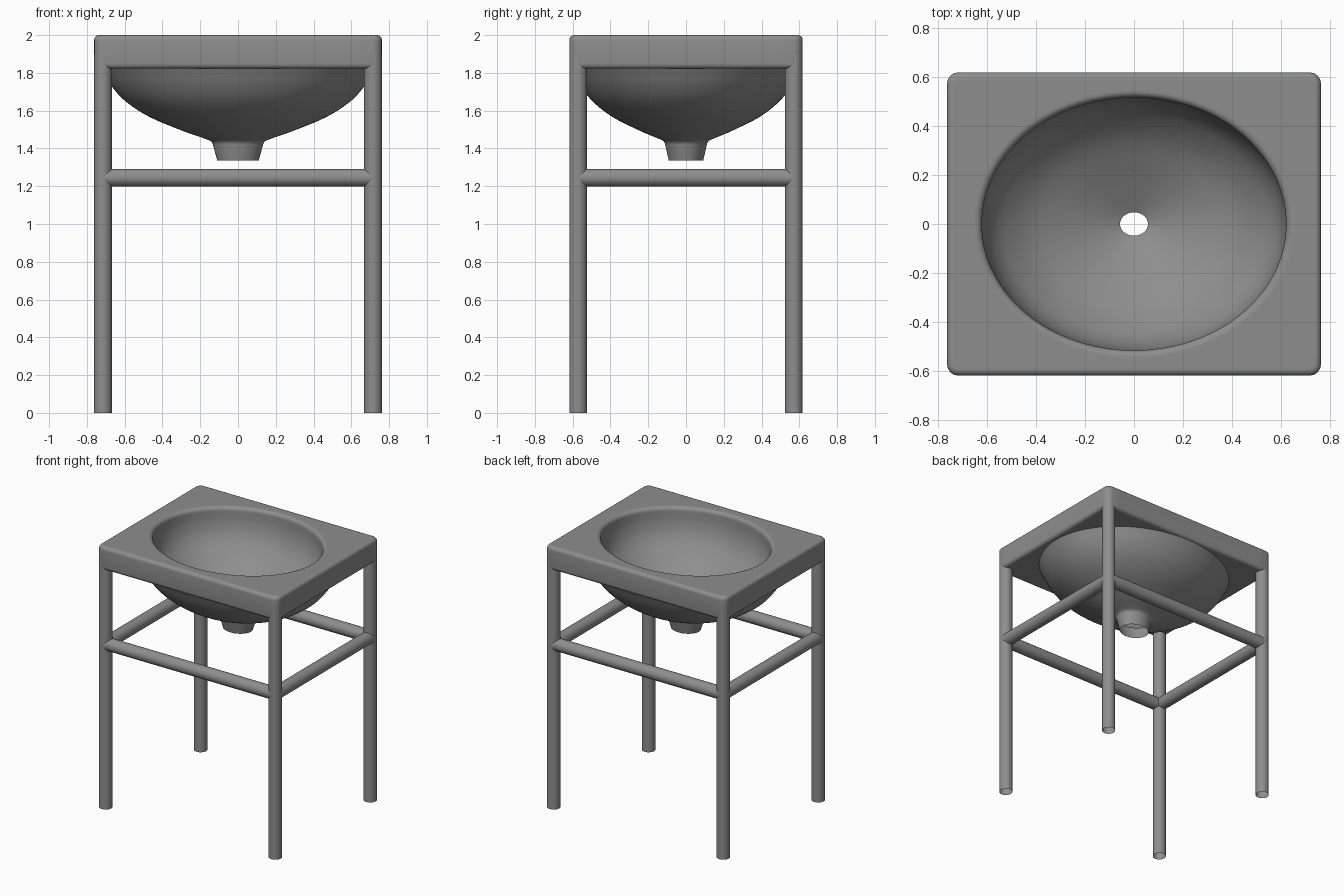
import bpy, bmesh, math
from mathutils import Vector

if "Cube" in bpy.data.objects:
    bpy.data.objects.remove(bpy.data.objects["Cube"])

W, H = 0.762, 0.618          # half size of the slab
R = 0.047                    # tube radius
LX, LY = W - R, H - R        # leg centres
ASPECT = 0.515 / 0.62        # oval proportion

# Dark grey finish
FINISH = bpy.data.materials.new("dark_grey")
FINISH.diffuse_color = (0.27, 0.27, 0.27, 1)
FINISH.use_nodes = True
FINISH.node_tree.nodes["Principled BSDF"].inputs["Base Color"].default_value = FINISH.diffuse_color


def rounded_rect(inset):
    r = R - inset
    pts = []
    for q, (sx, sy) in enumerate([(1, 1), (-1, 1), (-1, -1), (1, -1)]):
        for i in range(5):
            a = math.radians(90 * q + 22.5 * i)
            pts.append((sx * LX + r * math.cos(a), sy * LY + r * math.sin(a)))
    out = []
    for i, p in enumerate(pts):
        n = pts[(i + 1) % len(pts)]
        steps = 20 if i % 5 == 4 else 1
        out += [(p[0] + (n[0] - p[0]) * k / steps,
                 p[1] + (n[1] - p[1]) * k / steps) for k in range(steps)]
    return out


ANGLES = [math.atan2(y / H, x / W) for x, y in rounded_rect(0)]


def oval(a):
    return [(a * math.cos(t), a * ASPECT * math.sin(t)) for t in ANGLES]


def smooth_profile(pts, steps=5):
    # Catmull-Rom curve through (radius, height) points
    v = [Vector(p) for p in pts]
    v = [2 * v[0] - v[1]] + v + [2 * v[-1] - v[-2]]
    out = []
    for i in range(1, len(v) - 2):
        a, b, c, d = v[i - 1:i + 3]
        for k in range(steps):
            t = k / steps
            out.append(0.5 * (2 * b + (c - a) * t + (2 * a - 5 * b + 4 * c - d) * t * t
                              + (3 * b - a - 3 * c + d) * t ** 3))
    return out + [v[-2]]


def finish(name, bm):
    me = bpy.data.meshes.new(name)
    bm.to_mesh(me)
    bm.free()
    me.materials.append(FINISH)
    ob = bpy.data.objects.new(name, me)
    bpy.context.collection.objects.link(ob)
    bpy.ops.object.select_all(action='DESELECT')
    ob.select_set(True)
    bpy.context.view_layer.objects.active = ob
    bpy.ops.object.shade_smooth_by_angle(angle=math.radians(35))
    return ob


def loft(name, rings):
    bm = bmesh.new()
    loops = [[bm.verts.new((x, y, z)) for x, y in pts] for pts, z in rings]
    for lo, hi in zip(loops, loops[1:]):
        for i in range(len(lo)):
            j = (i + 1) % len(lo)
            bm.faces.new((lo[i], lo[j], hi[j], hi[i]))
    return finish(name, bm)


def tube(name, start, end):
    start, end = Vector(start), Vector(end)
    d = end - start
    bm = bmesh.new()
    bmesh.ops.create_cone(bm, cap_ends=False, segments=32, radius1=R, radius2=R, depth=d.length)
    bm.transform(d.to_track_quat('Z', 'Y').to_matrix().to_4x4())
    bmesh.ops.translate(bm, verts=bm.verts, vec=(start + end) / 2)
    return finish(name, bm)


# Slab with rounded edges, rolled rim and inner bowl down to the drain hole
BEV, BOTTOM = 0.026, 1.822
rings = [(oval(0.725), BOTTOM), (rounded_rect(BEV + 0.008), BOTTOM)]
for z0, s, order in ((BOTTOM + BEV, -1, range(5, -1, -1)), (2.0 - BEV, 1, range(6))):
    for k in order:
        a = math.pi / 2 * k / 5
        rings.append((rounded_rect(BEV * (1 - math.cos(a))), z0 + s * BEV * math.sin(a)))
rings += [(rounded_rect(BEV + 0.008), 2.0), (oval(0.66), 2.0)]
for k in range(6):
    a = math.pi / 2 * k / 5
    rings.append((oval(0.65 - 0.03 * math.sin(a)), 1.97 + 0.03 * math.cos(a)))
inner = smooth_profile([(0.62, 1.965), (0.612, 1.89), (0.585, 1.81), (0.53, 1.735),
                        (0.42, 1.645), (0.27, 1.57), (0.13, 1.51), (0.057, 1.48)])
rings += [(oval(r), z) for r, z in inner]
loft("basin_slab", rings)

# Bowl underside flowing into the tapered, open drain neck
outer = smooth_profile([(0.11, 1.337), (0.122, 1.38), (0.13, 1.41), (0.138, 1.432),
                        (0.165, 1.448), (0.29, 1.492), (0.465, 1.565), (0.59, 1.645),
                        (0.668, 1.728), (0.725, BOTTOM)])
loft("bowl_underside", [(oval(r), z) for r, z in outer])

# Four legs
for sx, xn in ((-1, "left"), (1, "right")):
    for sy, yn in ((-1, "front"), (1, "back")):
        tube(f"{yn}_{xn}_leg", (sx * LX, sy * LY, 0), (sx * LX, sy * LY, 1.9))

# Ring of stretcher bars
ZB = 1.245
for s, n in ((-1, "front"), (1, "back")):
    tube(f"{n}_stretcher", (-LX, s * LY, ZB), (LX, s * LY, ZB))
for s, n in ((-1, "left"), (1, "right")):
    tube(f"{n}_side_stretcher", (s * LX, -LY, ZB), (s * LX, LY, ZB))
